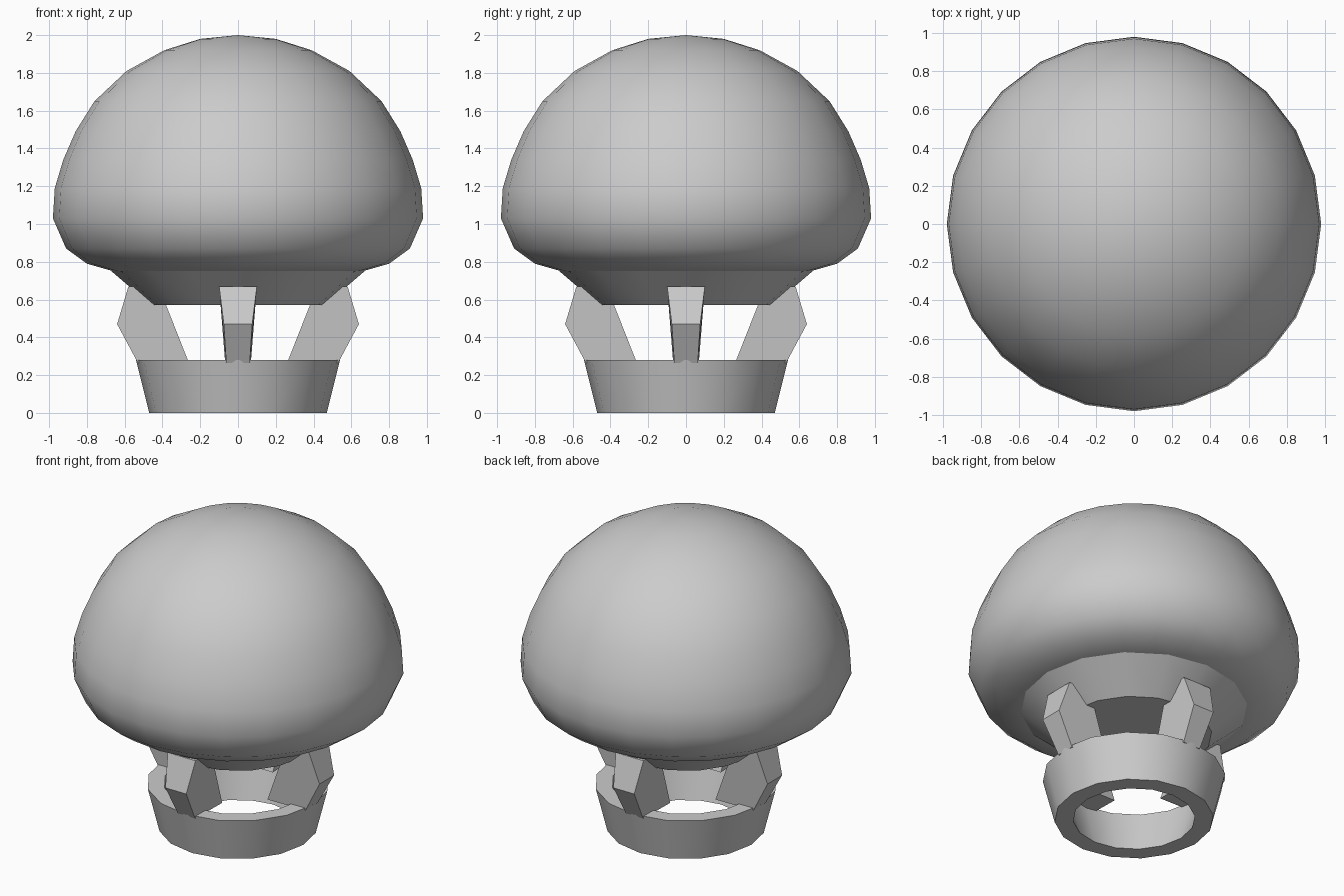
import bpy, bmesh, math
from mathutils import Matrix, Vector

if "Cube" in bpy.data.objects:
    bpy.data.objects.remove(bpy.data.objects["Cube"])


def finish(name, bm, smooth=None):
    bmesh.ops.recalc_face_normals(bm, faces=bm.faces)
    mesh = bpy.data.meshes.new(name)
    bm.to_mesh(mesh)
    bm.free()
    ob = bpy.data.objects.new(name, mesh)
    bpy.context.collection.objects.link(ob)
    if smooth:
        bpy.ops.object.select_all(action='DESELECT')
        ob.select_set(True)
        bpy.context.view_layer.objects.active = ob
        bpy.ops.object.shade_smooth_by_angle(angle=math.radians(smooth))
    return ob


def lathe(name, profile, sides, closed=False, smooth=32):
    """Revolve (radius, z) points about z; radius 0 makes a pole."""
    bm = bmesh.new()
    rings = []
    for r, z in profile:
        if r == 0:
            rings.append([bm.verts.new((0, 0, z))] * sides)
        else:
            rings.append([bm.verts.new((r * math.cos(math.tau * i / sides),
                                        r * math.sin(math.tau * i / sides), z))
                          for i in range(sides)])
    pairs = list(zip(rings, rings[1:]))
    if closed:
        pairs.append((rings[-1], rings[0]))
    for a, b in pairs:
        for i in range(sides):
            j = (i + 1) % sides
            corners = list(dict.fromkeys((a[i], a[j], b[j], b[i])))
            bm.faces.new(corners)
    return finish(name, bm, smooth)


# Balloon envelope
lathe("balloon", [(0, 2.0), (0.2, 1.98), (0.39, 1.92), (0.59, 1.81),
                  (0.76, 1.65), (0.86, 1.49), (0.925, 1.34), (0.97, 1.19),
                  (0.98, 1.03), (0.91, 0.87), (0.80, 0.79), (0.66, 0.75),
                  (0, 0.75)], 24, smooth=40)

# Tapered collar under the balloon
lathe("collar", [(0, 0.75), (0.67, 0.75), (0.46, 0.57), (0, 0.57)], 16)

# Open basket ring
lathe("basket_ring", [(0.47, 0), (0.54, 0.28), (0.44, 0.28), (0.36, 0)],
      16, closed=True)

# Four angular struts: (radius, z, half width) around the side outline
outline = [(0.58, 0.67, 0.10), (0.64, 0.47, 0.075), (0.53, 0.265, 0.062),
           (0.26, 0.265, 0.068), (0.42, 0.67, 0.10)]
for k, side in enumerate(("right", "back", "left", "front")):
    bm = bmesh.new()
    turn = Matrix.Rotation(k * math.pi / 2, 3, 'Z')
    a, b = [[bm.verts.new(turn @ Vector((r, s * w, z))) for r, z, w in outline]
            for s in (-1, 1)]
    bm.faces.new(a)
    bm.faces.new(b[::-1])
    n = len(outline)
    for i in range(n):
        j = (i + 1) % n
        bm.faces.new((a[i], b[i], b[j], a[j]))
    finish(side + "_strut", bm)
